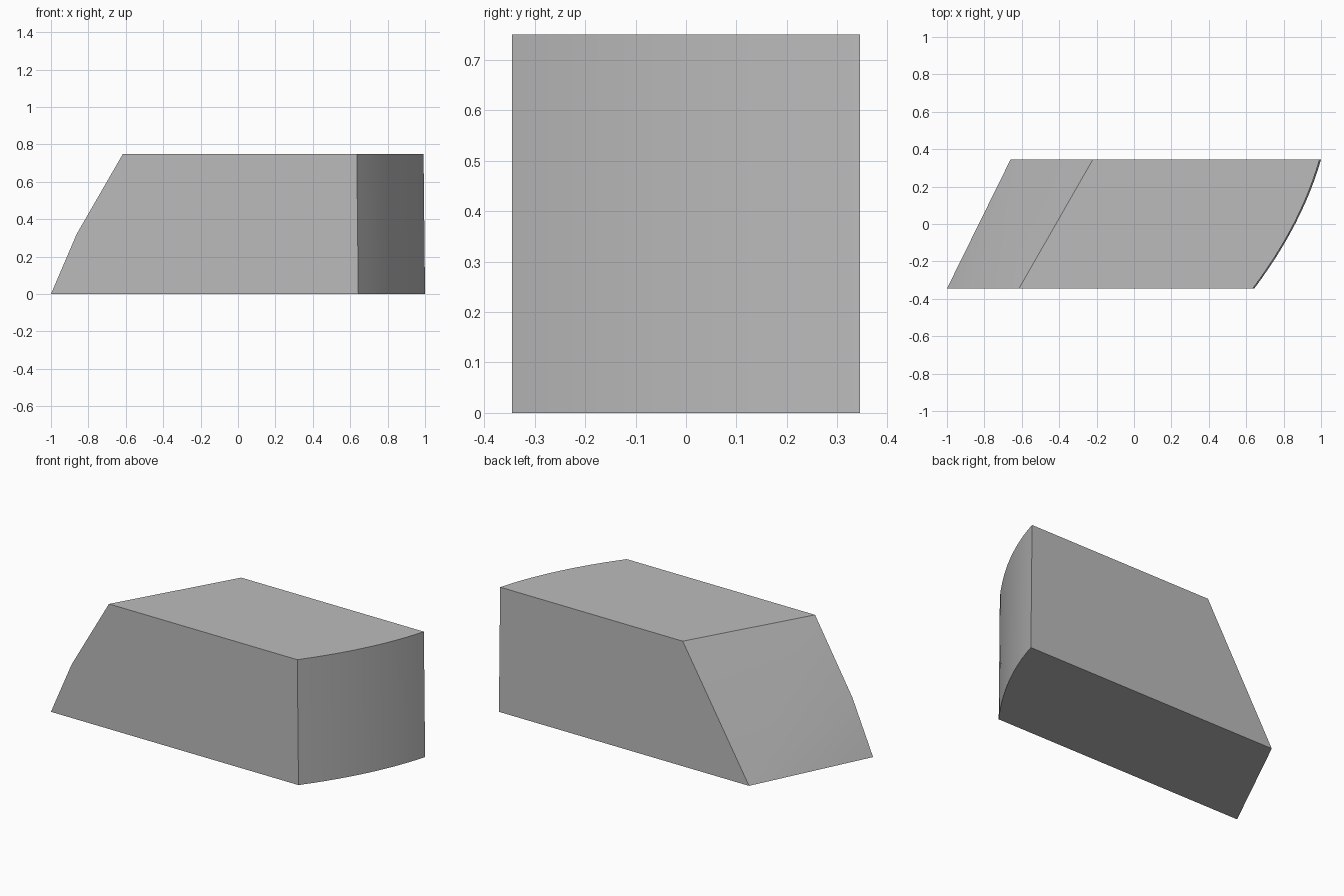
import bpy
import bmesh
import math

if "Cube" in bpy.data.objects:
    bpy.data.objects.remove(bpy.data.objects["Cube"], do_unlink=True)

HEIGHT = 0.75
DEPTH = 0.345
SEGMENTS = 12


def make_material(name, value):
    mat = bpy.data.materials.new(name)
    mat.use_nodes = True
    colour = (value, value, value, 1)
    mat.diffuse_color = colour
    mat.node_tree.nodes["Principled BSDF"].inputs["Base Color"].default_value = colour
    return mat


bm = bmesh.new()

# Sloping left end: bent front edge, straight back edge
for point in [(-1, -DEPTH, 0), (-0.863, -DEPTH, 0.32), (-0.615, -DEPTH, HEIGHT),
              (-0.66, DEPTH, 0), (-0.22, DEPTH, HEIGHT)]:
    bm.verts.new(point)

# Bowed right end, leaning slightly inward towards the top
for i in range(SEGMENTS + 1):
    t = i / SEGMENTS
    y = DEPTH * (2 * t - 1)
    x = 0.643 + 0.357 * t + 0.16 * t * (1 - t)
    bm.verts.new((x, y, 0))
    bm.verts.new((x - 0.008, y, HEIGHT))

# Close the convex block and merge its flat triangles
bmesh.ops.convex_hull(bm, input=bm.verts[:])
bmesh.ops.dissolve_limit(bm, angle_limit=math.radians(0.3),
                         verts=bm.verts[:], edges=bm.edges[:])
bmesh.ops.recalc_face_normals(bm, faces=bm.faces[:])

mesh = bpy.data.meshes.new("slanted_block")
bm.to_mesh(mesh)
bm.free()
block = bpy.data.objects.new("slanted_block", mesh)
bpy.context.collection.objects.link(block)
mesh.materials.append(make_material("plain grey", 0.5))

# Smooth ends with crisp outer edges
bpy.ops.object.select_all(action="DESELECT")
block.select_set(True)
bpy.context.view_layer.objects.active = block
bpy.ops.object.shade_smooth_by_angle(angle=math.radians(25))
